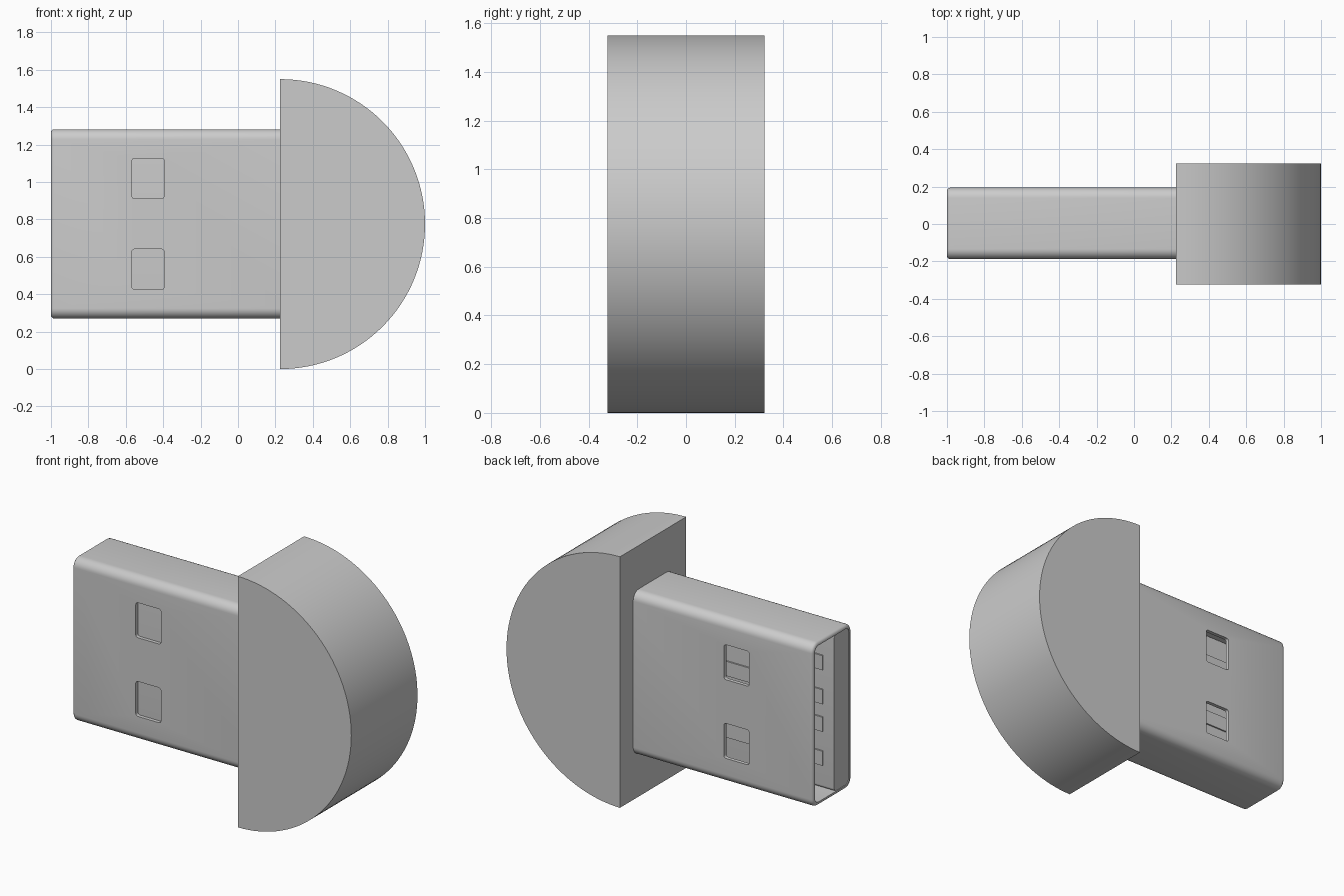
import bpy
import bmesh
import math
from mathutils import Vector

old = bpy.data.objects.get("Cube")
if old:
    bpy.data.objects.remove(old, do_unlink=True)

grey = bpy.data.materials.new("plain grey")
grey.use_nodes = True
COLOUR = (0.6, 0.6, 0.6, 1)
grey.diffuse_color = COLOUR
grey.node_tree.nodes["Principled BSDF"].inputs["Base Color"].default_value = COLOUR


def add_object(name, bm):
    mesh = bpy.data.meshes.new(name)
    bmesh.ops.recalc_face_normals(bm, faces=bm.faces)
    bm.to_mesh(mesh)
    bm.free()
    mesh.materials.append(grey)
    obj = bpy.data.objects.new(name, mesh)
    bpy.context.collection.objects.link(obj)
    return obj


def box(name, lo, hi, radius=0, axis=0, end_bevel=0):
    """Box with the edges along one axis rounded, and optionally its -x rim."""
    lo, hi = Vector(lo), Vector(hi)
    bm = bmesh.new()
    bmesh.ops.create_cube(bm, size=1)
    for v in bm.verts:
        v.co = (lo + hi) / 2 + v.co * (hi - lo)
    if radius:
        edges = [e for e in bm.edges
                 if abs((e.verts[0].co - e.verts[1].co).normalized()[axis]) > 0.9]
        bmesh.ops.bevel(bm, geom=edges, offset=radius, segments=8,
                        profile=0.5, affect='EDGES')
    if end_bevel:
        rim = [e for e in bm.edges if all(v.co.x < lo.x + 1e-5 for v in e.verts)]
        bmesh.ops.bevel(bm, geom=rim, offset=end_bevel, segments=3,
                        profile=0.5, affect='EDGES')
    return add_object(name, bm)


def smooth(obj):
    bpy.ops.object.select_all(action='DESELECT')
    bpy.context.view_layer.objects.active = obj
    obj.select_set(True)
    bpy.ops.object.shade_smooth_by_angle(angle=math.radians(35))


def cut(obj, cutter):
    cutter.hide_render = True
    cutter.hide_set(True)
    mod = obj.modifiers.new("cut", 'BOOLEAN')
    mod.operation = 'DIFFERENCE'
    mod.solver = 'EXACT'
    mod.object = cutter
    bpy.context.view_layer.objects.active = obj
    bpy.ops.object.modifier_apply(modifier=mod.name)
    bpy.data.objects.remove(cutter, do_unlink=True)


MID_Z = 0.776
CAP_X = 0.225

# Half-round grip
bm = bmesh.new()
R, STEPS = 0.775, 64
arc = [-math.pi / 2 + math.pi * i / STEPS for i in range(STEPS + 1)]
face = bm.faces.new([bm.verts.new((CAP_X + R * math.cos(a), -0.323,
                                   R + R * math.sin(a))) for a in arc])
side = bmesh.ops.extrude_face_region(bm, geom=[face])
for v in side["geom"]:
    if isinstance(v, bmesh.types.BMVert):
        v.co.y = 0.323
smooth(add_object("grip", bm))

# Hollow plug sleeve with two windows on each broad side
sleeve = box("plug_sleeve", (-1, -0.188, MID_Z - 0.506), (CAP_X, 0.194, MID_Z + 0.506),
             0.055, 0, 0.018)
cut(sleeve, box("cavity", (-1.1, -0.165, MID_Z - 0.483), (CAP_X - 0.02, 0.171, MID_Z + 0.483),
                0.035, 0))
for s in (-1, 1):
    z = MID_Z + s * 0.243
    cut(sleeve, box("window_cutter", (-0.567, -0.4, z - 0.108), (-0.395, 0.4, z + 0.108),
                    0.015, 1))
smooth(sleeve)

# Contact tongue filling the front half of the sleeve
smooth(box("contact_tongue", (-0.995, -0.166, MID_Z - 0.484), (CAP_X, -0.025, MID_Z + 0.484),
           0.02, 0))

# Four contact strips on the inner face of the tongue
for i, offset in enumerate((-0.295, -0.085, 0.085, 0.295)):
    z = MID_Z + offset
    box(f"contact_strip_{i + 1}", (-0.92, -0.03, z - 0.045), (CAP_X, -0.016, z + 0.045))
